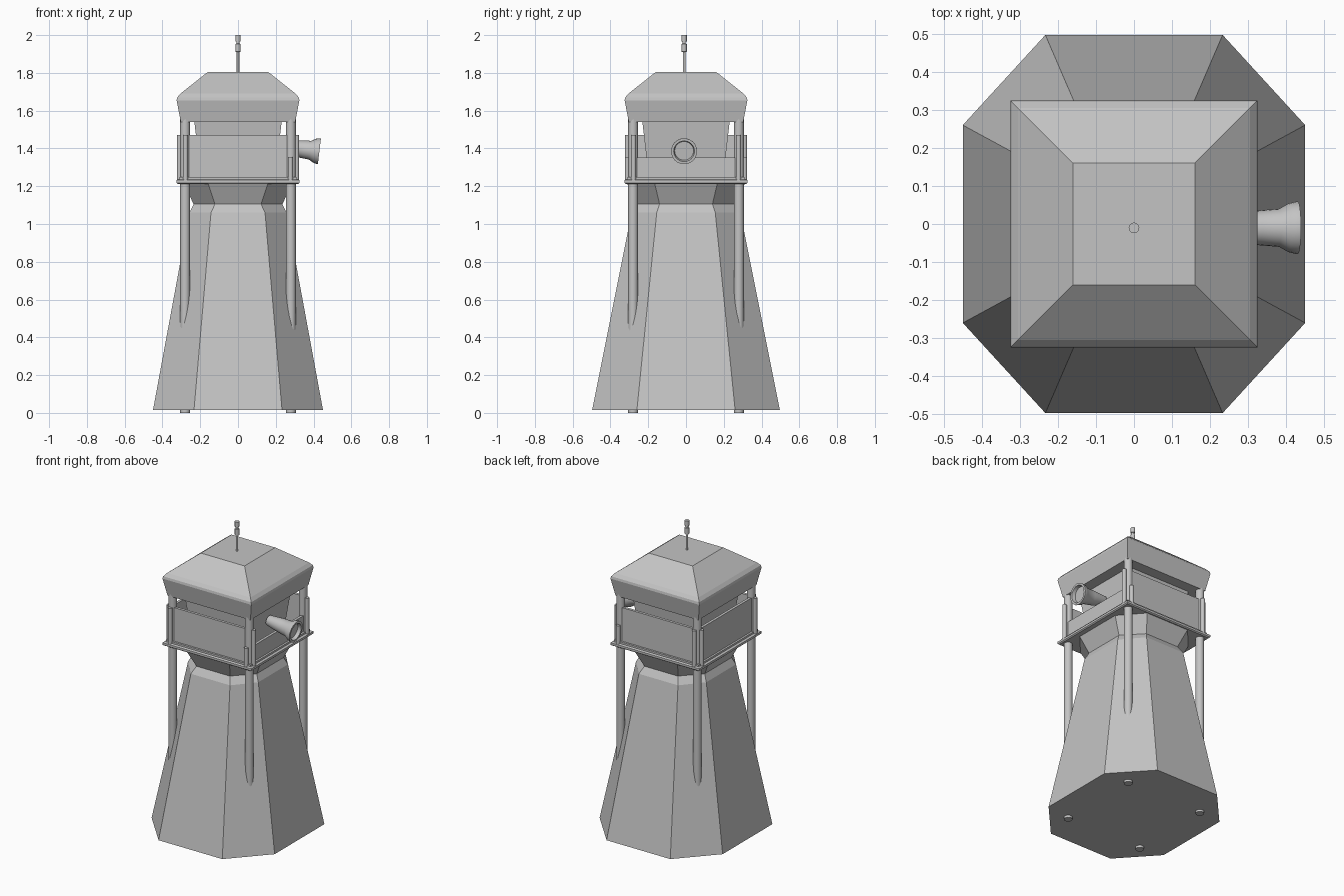
import bpy, bmesh, math
from mathutils import Matrix, Vector

cube = bpy.data.objects.get("Cube")
if cube:
    bpy.data.objects.remove(cube, do_unlink=True)

grey = bpy.data.materials.new("plain grey")
grey.use_nodes = True
grey.diffuse_color = (0.55, 0.55, 0.55, 1)
grey.node_tree.nodes["Principled BSDF"].inputs["Base Color"].default_value = (0.55, 0.55, 0.55, 1)


def finish(name, bm, smooth=False):
    bmesh.ops.recalc_face_normals(bm, faces=bm.faces)
    mesh = bpy.data.meshes.new(name)
    bm.to_mesh(mesh)
    bm.free()
    mesh.materials.append(grey)
    ob = bpy.data.objects.new(name, mesh)
    bpy.context.collection.objects.link(ob)
    if smooth:
        bpy.ops.object.select_all(action='DESELECT')
        ob.select_set(True)
        bpy.context.view_layer.objects.active = ob
        bpy.ops.object.shade_smooth_by_angle(angle=math.radians(35))
    return ob


def loft(name, rings, smooth=False, matrix=None):
    """Skin a stack of equal-sized rings and cap both ends."""
    bm = bmesh.new()
    loops = [[bm.verts.new(p) for p in ring] for ring in rings]
    n = len(loops[0])
    for low, high in zip(loops, loops[1:]):
        for i in range(n):
            j = (i + 1) % n
            bm.faces.new((low[i], low[j], high[j], high[i]))
    bm.faces.new(loops[0][::-1])
    bm.faces.new(loops[-1])
    if matrix:
        bm.transform(matrix)
    return finish(name, bm, smooth)


def square(h, z):
    return [(-h, -h, z), (h, -h, z), (h, h, z), (-h, h, z)]


def octagon(a, x, b, y, z):
    return [(-a, -y, z), (a, -y, z), (x, -b, z), (x, b, z),
            (a, y, z), (-a, y, z), (-x, b, z), (-x, -b, z)]


def turned(name, profile, matrix, sides=20):
    """Round part from (radius, height) pairs along its own z axis."""
    rings = [[(r * math.cos(math.tau * i / sides), r * math.sin(math.tau * i / sides), z)
              for i in range(sides)] for r, z in profile]
    return loft(name, rings, True, matrix)


def box(name, x0, x1, y0, y1, z0, z1):
    return loft(name, [[(x0, y0, z), (x1, y0, z), (x1, y1, z), (x0, y1, z)] for z in (z0, z1)])


# Tapered eight-sided tower with a pinched neck and flared head
loft("tower_body", [
    octagon(.233, .45, .26, .497, .015),
    octagon(.143, .257, .155, .288, 1.06),
    octagon(.122, .235, .14, .26, 1.105),
    octagon(.16, .29, .167, .315, 1.22)])

# Platform and its raised border
loft("platform", [square(.318, 1.212), square(.325, 1.218), square(.325, 1.232), square(.318, 1.236)])
for s, side in ((-1, "front"), (1, "back")):
    box(side + "_border", -.31, .31, s * .30 - .01, s * .30 + .01, 1.23, 1.248)
for s, side in ((-1, "right"), (1, "left")):
    box(side + "_border", s * .30 - .01, s * .30 + .01, -.31, .31, 1.23, 1.248)

# Guard panels, lower on the lamp side
for s, side in ((-1, "front"), (1, "back")):
    box(side + "_panel", -.265, .265, s * .288 - .009, s * .288 + .009, 1.235, 1.47)
for s, side, top in ((-1, "right", 1.47), (1, "left", 1.352)):
    box(side + "_panel", s * .288 - .009, s * .288 + .009, -.265, .265, 1.235, top)

# Corner legs with a pair of rail posts each
for sx in (-1, 1):
    for sy in (-1, 1):
        tag = ("left" if sx > 0 else "right") + ("_front" if sy < 0 else "_back")
        turned("leg_" + tag, [(.026, 0), (.026, 1.56)], Matrix.Translation((sx * .28, sy * .28, 0)), 16)
        end_top = 1.355 if sx > 0 else 1.47
        turned("end_post_" + tag, [(.014, 1.23), (.014, end_top)],
               Matrix.Translation((sx * .278, sy * .31, 0)), 12)
        turned("side_post_" + tag, [(.014, 1.23), (.014, 1.47)],
               Matrix.Translation((sx * .31, sy * .278, 0)), 12)

# Cabin core under the roof
loft("cabin", [square(.195, 1.23), square(.232, 1.55)])

# Hipped roof with sloping fascia and soft eave
loft("roof", [square(.303, 1.54), square(.325, 1.655), square(.322, 1.67),
              square(.305, 1.69), square(.16, 1.805)])

# Antenna with two collars
turned("antenna", [(.007, 1.80), (.007, 1.91), (.014, 1.912), (.014, 1.953), (.008, 1.955),
                   (.008, 1.965), (.014, 1.967), (.014, 2.0)],
       Matrix.Translation((0, -.01, 0)), 12)

# Searchlight, tipped slightly downward, with a recessed face
aim = Vector((1, 0, -.12)).to_track_quat('Z', 'Y').to_matrix().to_4x4()
turned("searchlight", [(.032, -.19), (.044, -.11), (.046, -.09), (.05, -.04), (.064, -.015), (.069, .005),
                       (.069, .01), (.055, .01), (.05, -.012)],
       Matrix.Translation((.421, -.01, 1.386)) @ aim, 24)
